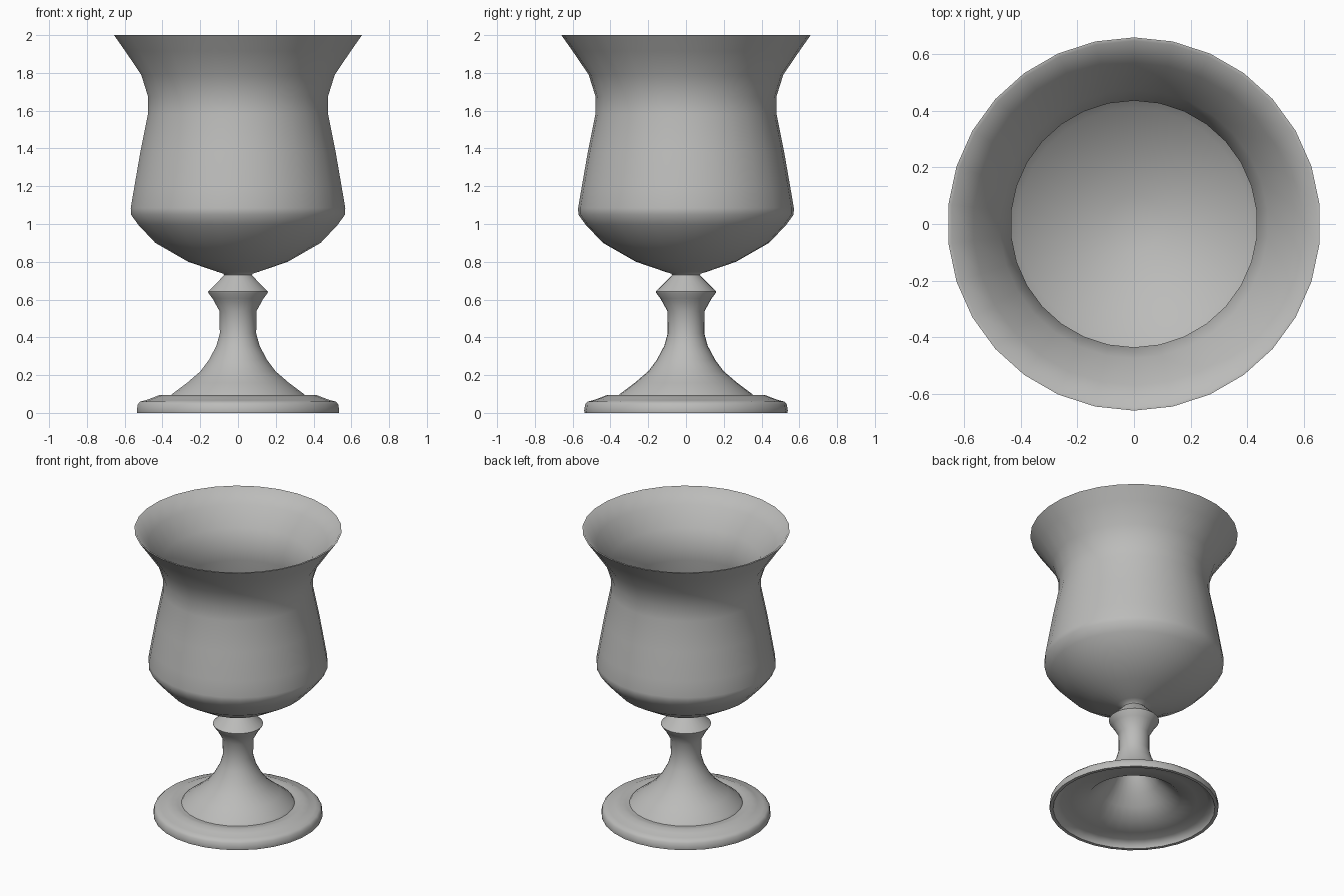
import bpy, bmesh, math

SIDES = 30

grey = bpy.data.materials.new("warm_grey")
grey.diffuse_color = (0.5, 0.5, 0.49, 1)


def lathe(name, profile, angle):
    """Spin a (radius, height) profile around z into a smooth-shaded object."""
    bm = bmesh.new()
    rings = []
    for r, z in profile:
        if r == 0:
            rings.append([bm.verts.new((0, 0, z))] * SIDES)
            continue
        ring = []
        for i in range(SIDES):
            a = math.pi / 2 + 2 * math.pi * i / SIDES
            ring.append(bm.verts.new((r * math.cos(a), r * math.sin(a), z)))
        rings.append(ring)
    for lo, hi in zip(rings, rings[1:]):
        for i in range(SIDES):
            j = (i + 1) % SIDES
            quad = [lo[i], lo[j], hi[j], hi[i]]
            bm.faces.new(list(dict.fromkeys(quad)))
    bmesh.ops.recalc_face_normals(bm, faces=bm.faces)
    mesh = bpy.data.meshes.new(name)
    bm.to_mesh(mesh)
    bm.free()
    mesh.materials.append(grey)
    ob = bpy.data.objects.new(name, mesh)
    bpy.context.collection.objects.link(ob)
    bpy.ops.object.select_all(action='DESELECT')
    ob.select_set(True)
    bpy.context.view_layer.objects.active = ob
    bpy.ops.object.shade_smooth_by_angle(angle=math.radians(angle))
    return ob


# Bowl: outside from the neck up to the rim, then down the inside to the floor
lathe("bowl", [
    (0, 0.728), (0.072, 0.728), (0.078, 0.737), (0.11, 0.747), (0.265, 0.80),
    (0.44, 0.90), (0.53, 0.995), (0.57, 1.05), (0.571, 1.085), (0.553, 1.19),
    (0.52, 1.38), (0.48, 1.58), (0.479, 1.675), (0.515, 1.79), (0.60, 1.915),
    (0.66, 2.0),
    (0.648, 2.0), (0.57, 1.91), (0.475, 1.79), (0.436, 1.675), (0.438, 1.58),
    (0.477, 1.38), (0.51, 1.19), (0.527, 1.075), (0.49, 1.01), (0.41, 0.935),
    (0.24, 0.84), (0.10, 0.795), (0, 0.785)], 50)

# Stem with collar, flared down to the stepped foot, hollow underneath
lathe("stem_and_foot", [
    (0, 0.732), (0.07, 0.732), (0.084, 0.718), (0.16, 0.642), (0.157, 0.634),
    (0.135, 0.605), (0.098, 0.538), (0.097, 0.42), (0.115, 0.355),
    (0.155, 0.28), (0.20, 0.22), (0.27, 0.16), (0.35, 0.10),
    (0.36, 0.086), (0.385, 0.088), (0.42, 0.094), (0.455, 0.08), (0.495, 0.066),
    (0.52, 0.06), (0.534, 0.045), (0.539, 0.012), (0.537, 0.0),
    (0.515, 0.0), (0.505, 0.025), (0.47, 0.04), (0.40, 0.052), (0.295, 0.07),
    (0.225, 0.135), (0.16, 0.20), (0.115, 0.27), (0.075, 0.35), (0.057, 0.42),
    (0.055, 0.55), (0, 0.58)], 45)
